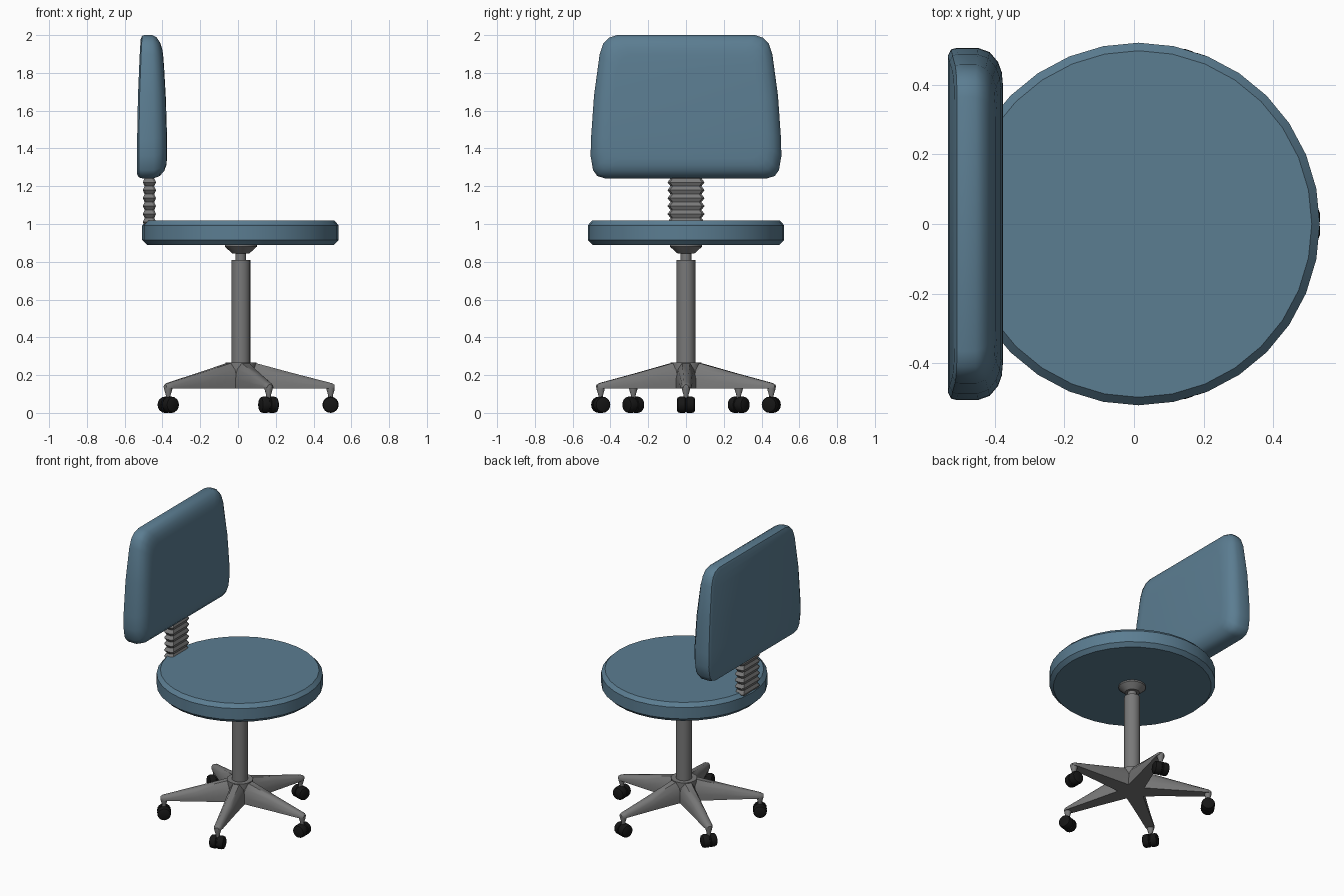
import bpy, bmesh, math
from mathutils import Matrix, Vector

if "Cube" in bpy.data.objects:
    bpy.data.objects.remove(bpy.data.objects["Cube"])

CX = 0.015  # axis of the seat and column


def material(name, rgb):
    m = bpy.data.materials.new(name)
    m.diffuse_color = (*rgb, 1)
    m.use_nodes = True
    m.node_tree.nodes["Principled BSDF"].inputs["Base Color"].default_value = m.diffuse_color
    return m


BLUE = material("blue_fabric", (0.105, 0.205, 0.285))
GREY = material("grey_metal", (0.19, 0.19, 0.19))
BLACK = material("black_rubber", (0.008, 0.008, 0.008))


def finish(bm, name, mat, angle=35, matrix=None):
    bmesh.ops.remove_doubles(bm, verts=bm.verts, dist=1e-5)
    bmesh.ops.recalc_face_normals(bm, faces=bm.faces)
    if matrix:
        bm.transform(matrix)
    me = bpy.data.meshes.new(name)
    bm.to_mesh(me)
    bm.free()
    ob = bpy.data.objects.new(name, me)
    bpy.context.collection.objects.link(ob)
    me.materials.append(mat)
    bpy.ops.object.select_all(action='DESELECT')
    ob.select_set(True)
    bpy.context.view_layer.objects.active = ob
    bpy.ops.object.shade_smooth_by_angle(angle=math.radians(angle))
    return ob


def loft(name, rings, mat, angle=35, matrix=None, strip_caps=False):
    """Skin closed rings of equal length; strip caps join mirrored points."""
    bm = bmesh.new()
    vs = [[bm.verts.new(p) for p in r] for r in rings]
    n = len(rings[0])
    for a, b in zip(vs, vs[1:]):
        for i in range(n):
            j = (i + 1) % n
            bm.faces.new((a[i], a[j], b[j], b[i]))
    for cap in (vs[0], vs[-1]):
        if strip_caps:
            for i in range(n // 2 - 1):
                bm.faces.new((cap[i], cap[i + 1], cap[n - 2 - i], cap[n - 1 - i]))
        else:
            bm.faces.new(cap)
    return finish(bm, name, mat, angle, matrix)


def lathe(name, profile, mat, seg=24, matrix=None, angle=35):
    rings = [[(r * math.cos(2 * math.pi * k / seg), r * math.sin(2 * math.pi * k / seg), z)
              for k in range(seg)] for r, z in profile]
    return loft(name, rings, mat, angle, matrix or Matrix.Translation((CX, 0, 0)))


# Seat cushion
lathe("seat", [(0.495, 0.89), (0.52, 0.915), (0.52, 0.993), (0.497, 1.018)], BLUE, 32,
      Matrix.Translation((0.013, 0, 0)), 30)

# Backrest: rounded trapezoid outline, soft front edge, thinner toward the top
half = [(0.43, 1.242), (0.47, 1.254), (0.492, 1.285), (0.505, 1.36), (0.503, 1.45),
        (0.487, 1.68), (0.457, 1.90), (0.438, 1.955), (0.41, 1.985), (0.365, 2.0)]
outline = half + [(-y, z) for y, z in reversed(half)]
layers = [(0.0, 0.022), (0.06, 0.004), (0.16, 0), (0.55, 0), (0.76, 0.012),
          (0.91, 0.04), (0.98, 0.07), (1.0, 0.105)]
rings = []
for t, inset in layers:
    ring = []
    for y, z in outline:
        y2 = y * (0.505 - inset) / 0.505
        z2 = 1.621 + (z - 1.621) * (0.379 - inset) / 0.379
        s = max(0, (z2 - 1.4) / 0.6) ** 2
        back, front = -0.534 + 0.02 * s, -0.376 - 0.03 * s
        ring.append((back + (front - back) * t, y2, z2))
    rings.append(ring)
loft("backrest", rings, BLUE, 40, strip_caps=True)

# Ribbed support sleeve between seat and backrest
rings = []
for i in range(14):
    d = 0.0 if i % 2 else 0.016
    hy, hx, c = 0.098 - d, 0.035 - d * 0.6, 0.012
    z = 0.99 + i * 0.021
    rings.append([(-0.469 + x, y, z) for x, y in
                  ((-hx, -hy + c), (-hx + c, -hy), (hx - c, -hy), (hx, -hy + c),
                   (hx, hy - c), (hx - c, hy), (-hx + c, hy), (-hx, hy - c))])
loft("back_support", rings, GREY, 20)

# Column, piston and seat mount
lathe("column", [(0.05, 0.2), (0.05, 0.81)], GREY)
lathe("piston", [(0.028, 0.80), (0.028, 0.86)], GREY)
lathe("seat_mount", [(0.046, 0.845), (0.085, 0.88), (0.085, 0.895)], GREY)
lathe("base_hub", [(0.078, 0.13), (0.082, 0.15), (0.082, 0.268)], GREY)

# Five arms with casters
section = [(-1, 0), (-1, 0.35), (-0.8, 0.75), (-0.4, 1), (0.4, 1), (0.8, 0.75), (1, 0.35), (1, 0)]
stations = [(0.03, 0.056, 0.13, 0.268), (0.085, 0.052, 0.13, 0.262), (0.27, 0.039, 0.13, 0.212),
            (0.46, 0.028, 0.13, 0.163), (0.482, 0.024, 0.131, 0.157), (0.496, 0.013, 0.135, 0.149)]
wheel = [(0.030, -0.048), (0.039, -0.043), (0.043, -0.032), (0.043, -0.006), (0.038, -0.003),
         (0.038, 0.003), (0.043, 0.006), (0.043, 0.032), (0.039, 0.043), (0.030, 0.048)]
for k in range(5):
    turn = Matrix.Translation((CX, 0, 0)) @ Matrix.Rotation(k * math.tau / 5, 4, 'Z')
    rings = [[(r, u * w, z0 + v * (z1 - z0)) for u, v in section] for r, w, z0, z1 in stations]
    loft(f"base_arm_{k + 1}", rings, GREY, 50, turn)
    tip = turn @ Matrix.Translation((0.475, 0, 0))
    lathe(f"caster_stem_{k + 1}", [(0.012, 0.06), (0.013, 0.095), (0.022, 0.125), (0.022, 0.14)],
          GREY, 12, tip)
    lathe(f"caster_wheel_{k + 1}", wheel, BLACK, 16,
          tip @ Matrix.Translation((0, 0, 0.043)) @ Matrix.Rotation(math.pi / 2, 4, 'X'))
